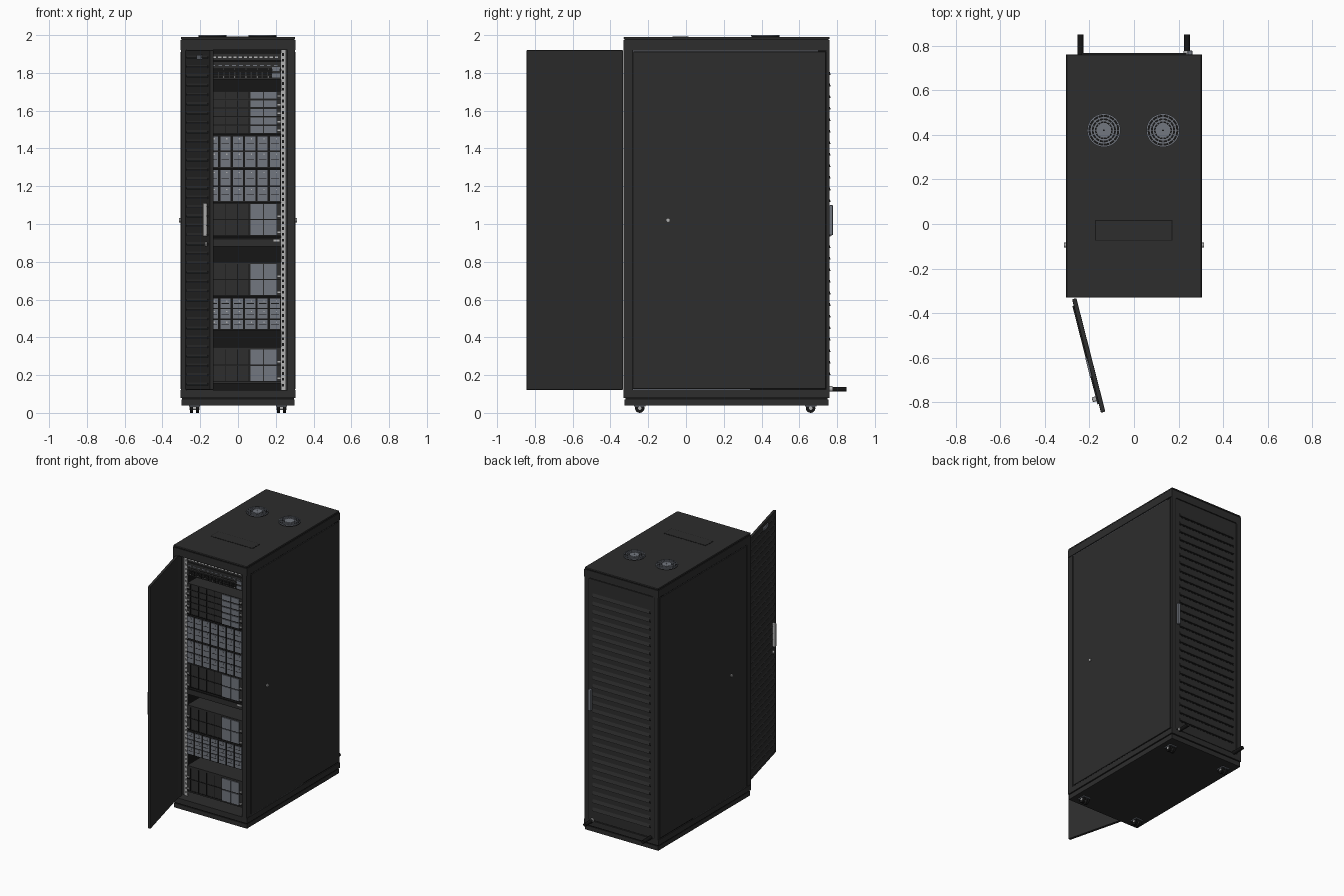
import bpy, bmesh
from math import radians, pi, cos, sin
from mathutils import Matrix, Vector

if "Cube" in bpy.data.objects:
    bpy.data.objects.remove(bpy.data.objects["Cube"], do_unlink=True)


def material(name, rgb, rough=0.6):
    m = bpy.data.materials.new(name)
    m.use_nodes = True
    node = m.node_tree.nodes["Principled BSDF"]
    m.diffuse_color = (*rgb, 1)
    node.inputs["Base Color"].default_value = (*rgb, 1)
    node.inputs["Roughness"].default_value = rough
    return m


CHARCOAL = material("charcoal", (0.026, 0.026, 0.026))
BLACK = material("black", (0.008, 0.008, 0.008))
SLATE = material("slate", (0.045, 0.05, 0.06))
GREY = material("blue grey", (0.17, 0.185, 0.215))
METAL = material("light metal", (0.45, 0.45, 0.45))


def finish(name, bm, mat, bevel=0):
    me = bpy.data.meshes.new(name)
    bmesh.ops.recalc_face_normals(bm, faces=bm.faces)
    bm.to_mesh(me)
    bm.free()
    me.materials.append(mat)
    ob = bpy.data.objects.new(name, me)
    bpy.context.collection.objects.link(ob)
    if bevel:
        mod = ob.modifiers.new("bevel", 'BEVEL')
        mod.width, mod.segments = bevel, 2
    return ob


def boxes(name, mat, items, bevel=0):
    """One object from boxes given as (x0, x1, y0, y1, z0, z1)."""
    bm = bmesh.new()
    for x0, x1, y0, y1, z0, z1 in items:
        mid = Vector((x0 + x1, y0 + y1, z0 + z1)) / 2
        size = Matrix.Diagonal((x1 - x0, y1 - y0, z1 - z0, 1))
        bmesh.ops.create_cube(bm, size=1, matrix=Matrix.Translation(mid) @ size)
    return finish(name, bm, mat, bevel)


def rods(name, mat, items, axis, sides=20):
    """Cylinders given as (centre, radius, length) along one axis."""
    turn = {'X': Matrix.Rotation(pi / 2, 4, 'Y'), 'Y': Matrix.Rotation(pi / 2, 4, 'X'),
            'Z': Matrix.Identity(4)}[axis]
    bm = bmesh.new()
    for c, r, length in items:
        bmesh.ops.create_cone(bm, cap_ends=True, segments=sides, radius1=r, radius2=r,
                              depth=length, matrix=Matrix.Translation(c) @ turn)
    ob = finish(name, bm, mat)
    for p in ob.data.polygons:
        p.use_smooth = len(p.vertices) == 4
    return ob


def louvres(name, mat, x0, x1, y, out, zs, h):
    """Wedge-shaped slats that lean out from a panel at y."""
    bm = bmesh.new()
    for z in zs:
        ends = [[bm.verts.new((x, y + dy, z + dz)) for dy, dz in ((0, 0), (out, 0), (0, h))]
                for x in (x0, x1)]
        a, b = ends
        bm.faces.new(a)
        bm.faces.new(b)
        for i in range(3):
            j = (i + 1) % 3
            bm.faces.new((a[i], a[j], b[j], b[i]))
    return finish(name, bm, mat)


def steps(start, stop, n):
    return [start + (stop - start) * i / (n - 1) for i in range(n)]


BOTH = (-1, 1)

# Cabinet shell
boxes("base_plinth", CHARCOAL, [(-.3, .3, -.325, .755, .04, .072)])
boxes("base_seam", BLACK, [(-.297, .297, -.32, .75, .072, .08)])
boxes("lower_frame", CHARCOAL, [(-.305, .305, -.33, .76, .08, .12)])
boxes("upper_frame", CHARCOAL, [(-.305, .305, -.33, .76, 1.92, 1.975)])
boxes("top_seam", BLACK, [(-.3, .3, -.325, .755, 1.975, 1.98)])
boxes("top_cap", CHARCOAL, [(-.302, .302, -.33, .76, 1.979, 1.99)], .004)
for s, side in zip(BOTH, ("right", "left")):
    def sx(a, b):
        return min(s * a, s * b), max(s * a, s * b)
    boxes(side + "_corner_posts", CHARCOAL,
          [(*sx(.262, .302), -.33, -.285, .12, 1.92), (*sx(.262, .302), .745, .76, .12, 1.92)])
    boxes(side + "_panel_recess", BLACK, [(*sx(.285, .298), -.285, .745, .12, 1.92)])
    boxes(side + "_panel", CHARCOAL, [(*sx(.29, .305), -.279, .74, .127, 1.912)], .003)
    boxes(side + "_panel_seams", GREY,
          [(*sx(.296, .3), -.28, .7, 1.9145, 1.918), (*sx(.296, .3), -.28, .34, .122, .1255)])
    rods(side + "_panel_lock", METAL, [((s * .307, -.095, 1.02), .011, .012)], 'X')
    # Mounting rails with square holes
    boxes(side + "_mounting_rail", METAL, [(*sx(.228, .252), -.268, -.262, .12, 1.92)])
    boxes(side + "_rail_holes", BLACK,
          [(*sx(.234, .243), -.27, -.267, z, z + .014) for z in steps(.14, 1.89, 58)])
    boxes(side + "_rail_support", CHARCOAL, [(*sx(.252, .29), -.262, -.24, .12, 1.92)])

# Rear door with louvres
boxes("rear_door", CHARCOAL, [(-.275, .275, .74, .758, .125, 1.915)])
boxes("rear_door_outline", BLACK,
      [(s * .272 - .002, s * .272 + .002, .75, .7605, .125, 1.915) for s in BOTH])
rear_zs = steps(.2, 1.79, 27)
louvres("rear_louvres", CHARCOAL, -.235, .235, .758, .008, rear_zs, .022)
boxes("rear_louvre_slots", BLACK, [(-.237, .237, .756, .7595, z - .007, z) for z in rear_zs])
boxes("rear_handle", GREY, [(.24, .262, .758, .778, .94, 1.1)], .005)

# Open front door, hinged on its right edge
zs = steps(.15, 1.88, 36)
door = [
    boxes("front_door", CHARCOAL, [(0, .525, -.01, .01, .122, 1.92)], .003),
    louvres("front_door_louvres", CHARCOAL, .03, .485, -.01, -.006, zs, .012),
    boxes("front_door_slots", SLATE, [(.03, .485, -.013, -.009, z - .005, z + .003) for z in zs]),
    boxes("front_door_handle", METAL, [(.448, .47, -.034, -.01, .935, 1.11)], .005),
    boxes("front_door_badge", GREY, [(.27, .36, -.018, -.01, 1.872, 1.895)]),
    rods("front_door_lock", METAL, [((.459, -.015, .893), .011, .014)], 'Y'),
]
for ob in door:
    ob.location = (-.268, -.335, 0)
    ob.rotation_euler.z = radians(-75.7)

# Roof fans and cable entry
for cx, side in ((-.135, "right"), (.13, "left")):
    rods(side + "_fan_base", BLACK, [((cx, .42, 1.992), .074, .006)], 'Z', 40)
    bm = bmesh.new()
    for r in (.016, .03, .043, .057, .072):
        w = .003 if r > .02 else .012
        loops = [[bm.verts.new((cx + q * cos(a), .42 + q * sin(a), z))
                  for a in steps(0, 2 * pi * 39 / 40, 40)]
                 for q, z in ((r - w, 1.994), (r - w, 2), (r + w, 2), (r + w, 1.994))]
        for k in range(4):
            m, n = loops[k], loops[(k + 1) % 4]
            for i in range(40):
                j = (i + 1) % 40
                bm.faces.new((m[i], m[j], n[j], n[i]))
    for i in range(16):
        mat = (Matrix.Translation((cx, .42, 1.997)) @ Matrix.Rotation(i * pi / 8, 4, 'Z')
               @ Matrix.Translation((.044, 0, 0)) @ Matrix.Diagonal((.056, .003, .004, 1)))
        bmesh.ops.create_cube(bm, size=1, matrix=mat)
    finish(side + "_fan_grille", bm, GREY)
boxes("cable_entry_gap", BLACK, [(-.175, .172, -.075, .017, 1.985, 1.991)])
boxes("cable_entry_cover", CHARCOAL, [(-.171, .168, -.071, .013, 1.985, 1.992)])

# Casters
spots = [(x, y) for x in (-.23, .23) for y in (-.245, .66)]
boxes("caster_plates", GREY, [(x - .03, x + .03, y - .03, y + .03, .034, .041) for x, y in spots])
rods("caster_wheels", BLACK, [((x + d, y, .025), .025, .016) for x, y in spots
                              for d in (-.015, .015)], 'X')
rods("caster_axles", METAL, [((x, y, .025), .009, .052) for x, y in spots], 'X')

# Power cables
rods("power_cables", BLACK, [((x, .8, .125), .013, .1) for x in (-.24, .237)], 'Y')
rods("cable_collar", METAL, [((.237, .768, .127), .0145, .014)], 'Y')

# Rack equipment
F = -.272
boxes("equipment_bodies", CHARCOAL,
      [(-.227, .227, F, .35, a, b) for a, b in
       ((1.865, 1.905), (1.82, 1.86), (1.765, 1.81), (1.475, 1.705), (1.295, 1.47),
        (1.115, 1.29), (.935, 1.11), (.88, .928), (.615, .8), (.435, .61), (.155, .35))])
boxes("inner_back_wall", BLACK, [(-.28, .28, .35, .36, .12, 1.92)])

# Patch panels and switches at the top
boxes("patch_ports", METAL, [(x, x + .017, F - .003, F, 1.88, 1.888) for x in steps(-.215, .195, 16)])
boxes("patch_ports_lower", GREY, [(x, x + .02, F - .003, F, 1.837, 1.843) for x in steps(-.215, .19, 12)])
boxes("switch_ports", BLACK, [(x, x + .022, F - .003, F, z, z + .014)
                              for x in steps(-.215, .16, 14) for z in (1.772, 1.79)])
boxes("switch_lights", METAL, [(x, x + .005, F - .005, F, z, z + .005)
                               for x in steps(-.2, .16, 7) for z in (1.775, 1.815)])
boxes("switch_modules", GREY, [(.18, .222, F - .004, F, z, z + .022) for z in (1.775, 1.81)])

# Servers: pale intake blocks on the left, dark bays on the right
rows = [(z, z + .036) for z in steps(1.482, 1.664, 5)]
rows += [(z, z + .078) for z in (1.027, .942, .71, .625, .257, .17)]
boxes("server_intakes", GREY, [(x, x + .067, F - .006, F, a, b)
                               for a, b in rows for x in (.065, .137)])
boxes("server_bay_gaps", BLACK, [(x, x + .004, F - .003, F, a, b)
                                 for a, b in rows for x in (-.2, -.135, -.07, -.005, .056)])
boxes("server_seams", BLACK, [(-.227, .227, F - .003, F, a - .006, a - .001) for a, b in rows])
boxes("server_ears", METAL, [(s * .217 - .009, s * .217 + .009, F - .007, F, a + .01, a + .017)
                             for a, b in rows for s in BOTH])

# Drive arrays
rows = [(1.39, 1.464), (1.302, 1.382), (1.203, 1.285), (1.122, 1.195),
        (.556, .605), (.5, .549), (.443, .493)]
cols = steps(-.225, .17, 7)
boxes("array_backing", BLACK, [(-.227, .227, F - .002, F, a - .004, b + .003) for a, b in rows])
boxes("drive_sleds", GREY, [(x, x + .053, F - .007, F, a, b) for a, b in rows for x in cols])
boxes("drive_latches", BLACK, [(x + .006, x + .047, F - .008, F, (a + b) / 2 - .003, (a + b) / 2)
                               for a, b in rows for x in cols])
boxes("drive_lights", METAL, [(x + .03, x + .037, F - .009, F, b - .016, b - .009)
                              for a, b in rows for x in cols])

# Console drawer
boxes("console_drawer_lip", BLACK, [(-.22, .22, F - .004, F, .918, .925)])
boxes("console_drawer_latch", METAL, [(.185, .222, F - .008, F, .905, .919)])
